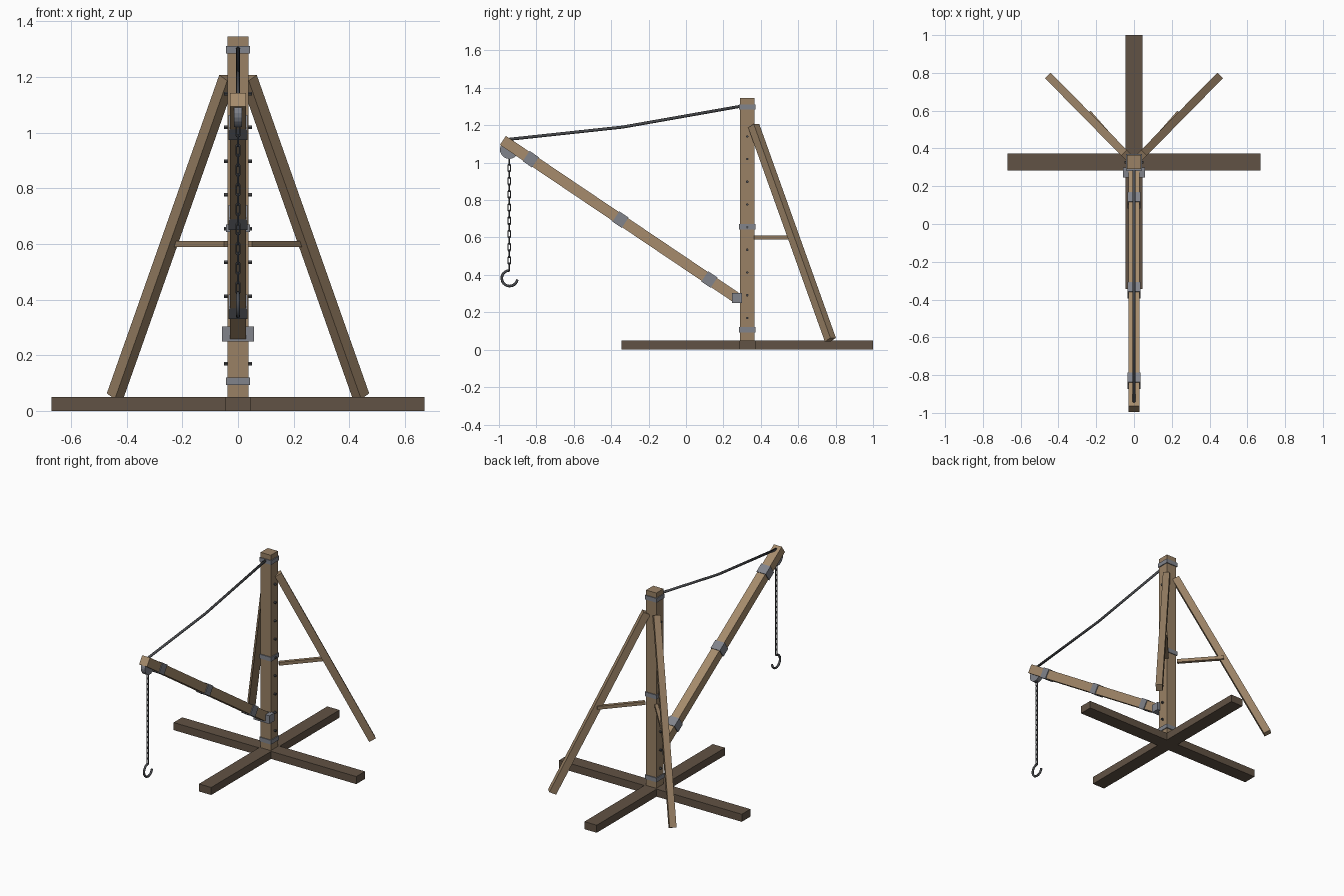
import bpy, bmesh, math
from mathutils import Vector, Matrix

if "Cube" in bpy.data.objects:
    bpy.data.objects.remove(bpy.data.objects["Cube"])


def material(name, rgb):
    m = bpy.data.materials.new(name)
    m.diffuse_color = (*rgb, 1)
    m.use_nodes = True
    m.node_tree.nodes["Principled BSDF"].inputs["Base Color"].default_value = m.diffuse_color
    return m


WOOD = material("light_wood", (0.38, 0.26, 0.15))
POST = material("post_wood", (0.32, 0.22, 0.13))
DARK = material("dark_wood", (0.12, 0.085, 0.058))
IRON = material("iron", (0.22, 0.23, 0.26))
BLACK = material("dark_iron", (0.07, 0.073, 0.08))


def finish(name, bm, mat, smooth=False):
    bmesh.ops.recalc_face_normals(bm, faces=bm.faces)
    me = bpy.data.meshes.new(name)
    bm.to_mesh(me)
    bm.free()
    me.materials.append(mat)
    ob = bpy.data.objects.new(name, me)
    bpy.context.collection.objects.link(ob)
    if smooth:
        for p in me.polygons:
            p.use_smooth = True
    return ob


def beam(name, a, b, w, h, mat):
    """Box from a to b; w is the horizontal width, h the other one."""
    a, b = Vector(a), Vector(b)
    z = (b - a).normalized()
    x = z.cross(Vector((0, 0, 1)))
    x = x.normalized() if x.length > 1e-4 else Vector((1, 0, 0))
    rot = Matrix((x, z.cross(x), z)).transposed().to_4x4()
    bm = bmesh.new()
    bmesh.ops.create_cube(bm, size=1, matrix=Matrix.Translation((a + b) / 2) @ rot
                          @ Matrix.Diagonal((w, h, (b - a).length, 1)))
    return finish(name, bm, mat)


def disc(name, centre, r, length, sides, mat):
    """Cylinder with its axis along x."""
    bm = bmesh.new()
    bmesh.ops.create_cone(bm, cap_ends=True, segments=sides, radius1=r, radius2=r, depth=length,
                          matrix=Matrix.Translation(centre) @ Matrix.Rotation(math.pi / 2, 4, 'Y'))
    return finish(name, bm, mat)


def sweep(bm, pts, r, sides, closed=False):
    """Round tube along points lying in a plane x = const."""
    rings, n = [], len(pts)
    for i, p in enumerate(pts):
        prev = pts[i - 1] if closed or i else p
        nxt = pts[(i + 1) % n] if closed or i < n - 1 else p
        t = (nxt - prev).normalized()
        u = Vector((1, 0, 0))
        v = t.cross(u)
        rings.append([bm.verts.new(p + r * (u * math.cos(k * math.tau / sides)
                                            + v * math.sin(k * math.tau / sides)))
                      for k in range(sides)])
    for i in range(n if closed else n - 1):
        q, s = rings[i], rings[(i + 1) % n]
        for k in range(sides):
            bm.faces.new((q[k], q[(k + 1) % sides], s[(k + 1) % sides], s[k]))
    if not closed:
        bm.faces.new(rings[0])
        bm.faces.new(rings[-1])


CY = 0.3275   # post axis

# Crossed base and post
beam("base_cross_beam", (-0.67, CY, 0.025), (0.67, CY, 0.025), 0.09, 0.05, DARK)
beam("base_long_beam", (0, -0.345, 0.025), (0, 1.0, 0.025), 0.09, 0.05, DARK)
beam("post", (0, CY, 0.03), (0, CY, 1.345), 0.075, 0.075, POST)

# Iron bands and side pegs of the post
for z in (0.107, 0.657, 1.298):
    beam("post_band", (0, CY, z - 0.014), (0, CY, z + 0.014), 0.086, 0.086, IRON)
for i in range(9):
    disc("post_peg", (0, CY, 0.17 + 0.1213 * i), 0.007, 0.102, 6, BLACK)

# Rear struts and their horizontal ties
for s in (-1, 1):
    beam("rear_strut", (s * 0.038, 0.362, 1.197), (s * 0.442, 0.772, 0.053), 0.042, 0.046, POST)
    beam("strut_tie", (s * 0.042, 0.370, 0.6), (s * 0.238, 0.592, 0.6), 0.022, 0.022, POST)

# Boom with bands and foot bracket
foot, tip = Vector((0, 0.265, 0.281)), Vector((0, -0.979, 1.119))
axis = (tip - foot).normalized()
beam("boom", foot, tip, 0.058, 0.058, WOOD)
for y in (0.125, -0.35, -0.83):
    c = foot + axis * ((y - foot.y) / axis.y)
    beam("boom_band", c - axis * 0.03, c + axis * 0.03, 0.068, 0.066, IRON)
beam("boom_foot_bracket", (-0.058, 0.272, 0.276), (0.058, 0.272, 0.276), 0.054, 0.054, IRON)

# Pulley at the tip
disc("pulley", (0, -0.945, 1.07), 0.05, 0.03, 20, IRON)

# Stay cable
bm = bmesh.new()
sweep(bm, [Vector(p) for p in ((0, -0.945, 1.125), (0, -0.34, 1.19), (0, 0.295, 1.302))], 0.008, 8)
finish("stay_cable", bm, BLACK, True)

# Chain: stretched links, alternately turned a quarter
bm = bmesh.new()
N, top, bottom = 18, 1.06, 0.425
pitch = (top - bottom) / N
for i in range(N):
    link = bmesh.new()
    pts = []
    for k in range(12):
        a = k * math.tau / 12 + math.tau / 24
        straight = math.copysign(pitch / 2 - 0.003, math.sin(a))
        pts.append(Vector((0, 0.0065 * math.cos(a), 0.0065 * math.sin(a) + straight)))
    sweep(link, pts, 0.0035, 6, True)
    bmesh.ops.transform(link, verts=link.verts, matrix=Matrix.Translation(
        (0, -0.945, top - pitch * (i + 0.5))) @ Matrix.Rotation(math.pi / 2 * (i % 2), 4, 'Z'))
    me = bpy.data.meshes.new("link_tmp")
    link.to_mesh(me)
    link.free()
    bm.from_mesh(me)
    bpy.data.meshes.remove(me)
finish("chain", bm, BLACK, True)

# Hook
bm = bmesh.new()
arc = [math.radians(90 + 260 * i / 16) for i in range(17)]
sweep(bm, [Vector((0, -0.943 + 0.042 * math.cos(a), 0.382 + 0.042 * math.sin(a))) for a in arc], 0.007, 8)
finish("hook", bm, BLACK, True)
